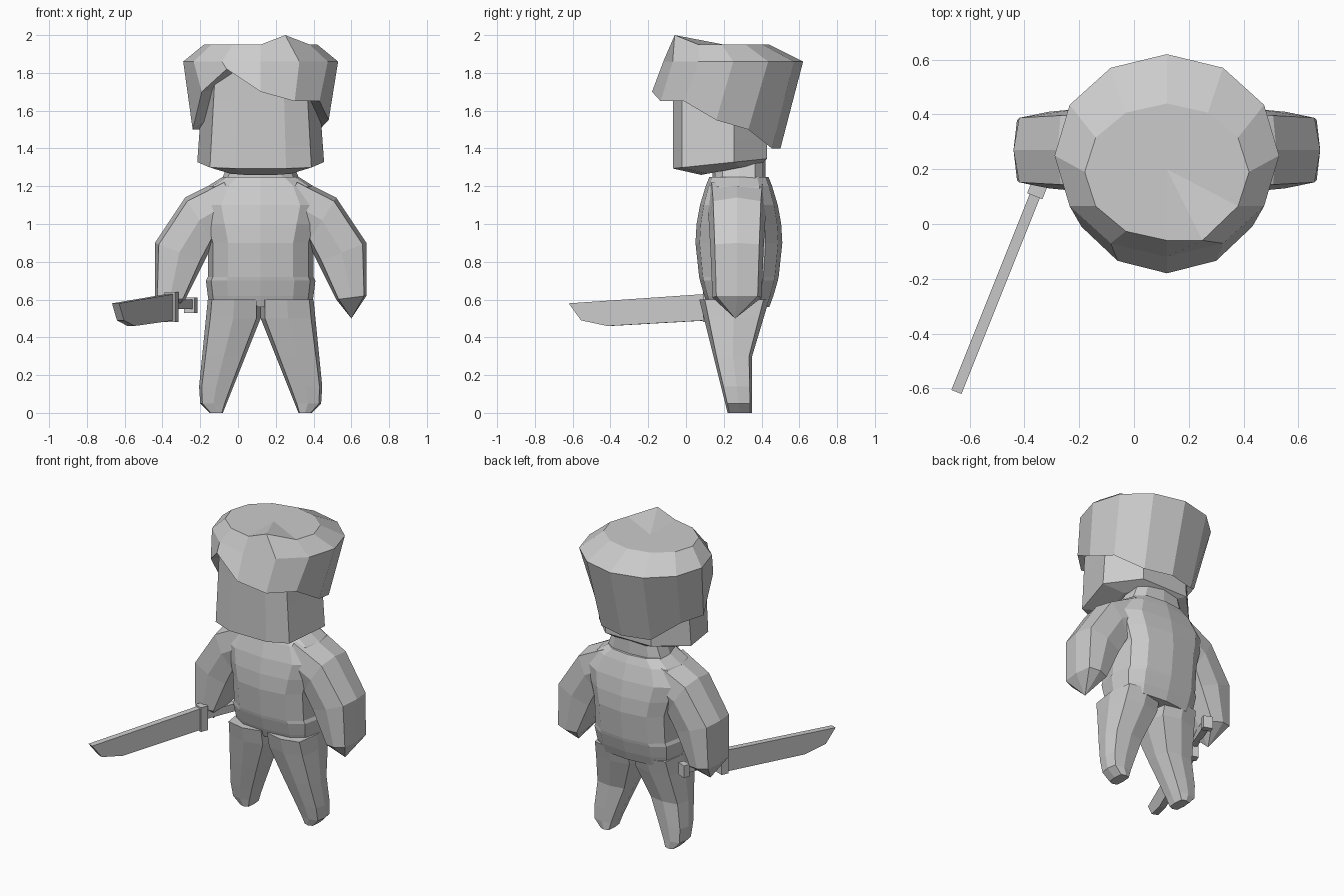
import bpy, bmesh
from math import sin, cos, tau, copysign
from mathutils import Vector

MIDDLE = 0.12  # the figure's own centre line in x

cube = bpy.data.objects.get("Cube")
if cube:
    bpy.data.objects.remove(cube, do_unlink=True)

grey = bpy.data.materials.new("plain grey")
grey.use_nodes = True
grey.diffuse_color = (0.6, 0.6, 0.6, 1)
grey.node_tree.nodes["Principled BSDF"].inputs["Base Color"].default_value = grey.diffuse_color


def loft(name, rings, start=None, end=None):
    """Skin equal rings of points; each end closes flat or to a point."""
    bm = bmesh.new()
    loops = [[bm.verts.new(point) for point in ring] for ring in rings]
    for lower, upper in zip(loops, loops[1:]):
        for i in range(len(lower)):
            bm.faces.new((lower[i - 1], lower[i], upper[i], upper[i - 1]))
    for loop, tip in ((loops[0], start), (loops[-1], end)):
        if tip is None:
            bm.faces.new(loop)
        else:
            apex = bm.verts.new(tip)
            for i in range(len(loop)):
                bm.faces.new((loop[i - 1], loop[i], apex))
    bmesh.ops.recalc_face_normals(bm, faces=bm.faces)
    mesh = bpy.data.meshes.new(name)
    bm.to_mesh(mesh)
    bm.free()
    mesh.materials.append(grey)
    bpy.context.collection.objects.link(bpy.data.objects.new(name, mesh))


def rounded(count, power):
    """Unit outline between a circle (power one) and a square (power zero)."""
    def bulge(value):
        return copysign(abs(value) ** power, value) if abs(value) > 0.001 else 0
    angles = [tau * i / count for i in range(count)]
    return [(bulge(sin(a)), bulge(cos(a))) for a in angles]


def level(outline, x, y, width, depth, z, tilt=0):
    """Place an outline at a height; tilt lifts its back above its front."""
    return [(x + u * width, y + v * depth, z + tilt * v) for u, v in outline]


# Torso: widest at the shoulders, deepest at the chest, hem at the waist
trunk = rounded(12, 0.7)
torso = []
for z, width in ((0.56, 0.27), (0.62, 0.28), (0.7, 0.29), (0.72, 0.28), (0.9, 0.28),
                 (1, 0.31), (1.1, 0.34), (1.2, 0.28), (1.25, 0.2)):
    depth = 0.23 - 0.6 * (z - 0.9) ** 2
    torso.append(level(trunk, MIDDLE, 0.28, width, depth, z))
loft("torso", torso)

# Neck, leaning up towards the nape
loft("neck", [level(trunk, MIDDLE, 0.28, width, 0.14, z, 0.04)
              for z, width in ((1.2, 0.22), (1.3, 0.18), (1.4, 0.18))])

# Head: broad flat face, cheeks turning back to the ears
profile = [(0, -1), (0.4, -1), (0.8, -0.8), (1, 0.3), (0.5, 1), (0, 1)]
skull = profile + [(-u, v) for u, v in profile[-2:0:-1]]
head = [level(skull, MIDDLE, 0.24, 0.2, 0.16, 1.29, 0.03)]
for z in (1.32, 1.43, 1.55, 1.66, 1.84):
    head.append(level(skull, MIDDLE, 0.18, 0.43 - z / 14, 0.25, z, 1.84 / 20 - z / 20))
loft("head", head)

# Hair: flat crown with one raised lock, wide brim and ragged lower edge
around = rounded(12, 1)
crown = level(around, MIDDLE, 0.19, 0.3, 0.25, 1.95)
crown[5] = (0.25, -0.06, 2)
brim = level(around, MIDDLE, 0.25, 0.41, 0.37, 1.86)
ragged = (1.4, 1.4, 1.5, 1.55, 1.65, 1.65, 1.7, 1.82, 1.7, 1.5, 1.5, 1.4)
edge = [(x, y, z) for (x, y, _), z in zip(level(around, MIDDLE, 0.16, 0.36, 0.34, 0), ragged)]
loft("hair", [crown, brim, edge], (MIDDLE, 0.2, 1.95), (MIDDLE, 0.2, 1.75))

# Arms: rings span from an inner seam to an outer seam, ending in a pointed hand
limb = rounded(8, 0.5)
seams = [(Vector((0.1, 1)), Vector((0.2, 1.24))),
         (Vector((0.25, 0.9)), Vector((0.4, 1.14))),
         (Vector((0.3, 0.8)), Vector((0.56, 0.9))),
         (Vector((0.4, 0.6)), Vector((0.56, 0.62)))]


def arm_ring(side, inner, outer, depth):
    ring = []
    for u, v in limb:
        reach, z = inner.lerp(outer, (u + 1) / 2)
        ring.append((MIDDLE + side * reach, 0.27 + v * depth, z))
    return ring


# Legs: inner seam opens from the crotch, front and back taper to the foot
def leg_ring(side, z):
    inner = max(0, 0.2 - 0.4 * z)
    outer = min(0.27 + z, 0.34 - 0.1 * z)
    front = 0.22 - z / 4
    back = 0.35 + 0.3 * max(0, z - 0.3)
    return level(limb, MIDDLE + side * (inner + outer) / 2, (front + back) / 2,
                 (outer - inner) / 2, (back - front) / 2, z)


for side, label in ((1, "left"), (-1, "right")):
    loft(label + "_arm",
         [arm_ring(side, inner, outer, 0.16 - 0.01 * i)
          for i, (inner, outer) in enumerate(seams)],
         end=(MIDDLE + side * 0.48, 0.26, 0.5))
    loft(label + "_leg", [leg_ring(side, z) for z in (0.6, 0.5, 0.3, 0.14, 0.05, 0)])

# Sword in the right hand, drawn as side outlines along its length
along = Vector((-0.4, -1, 0)).normalized()
across = Vector((-along.y, along.x, 0))
grip = Vector((-0.355, 0.12, 0))


def plate(name, outline, thickness):
    loft(name, [[grip + along * s + across * offset + Vector((0, 0, z)) for s, z in outline]
                for offset in (-thickness / 2, thickness / 2)])


def bar(name, rear, front, bottom, top, thickness):
    plate(name, [(rear, bottom), (front, bottom), (front, top), (rear, top)], thickness)


plate("sword_blade", [(0, 0.63), (0.79, 0.58), (0.72, 0.49), (0.57, 0.46), (0, 0.49)], 0.04)
bar("sword_guard", -0.03, 0.02, 0.48, 0.64, 0.06)
bar("sword_handle", -0.28, 0, 0.55, 0.6, 0.04)
bar("sword_pommel", -0.3, -0.26, 0.53, 0.61, 0.06)
